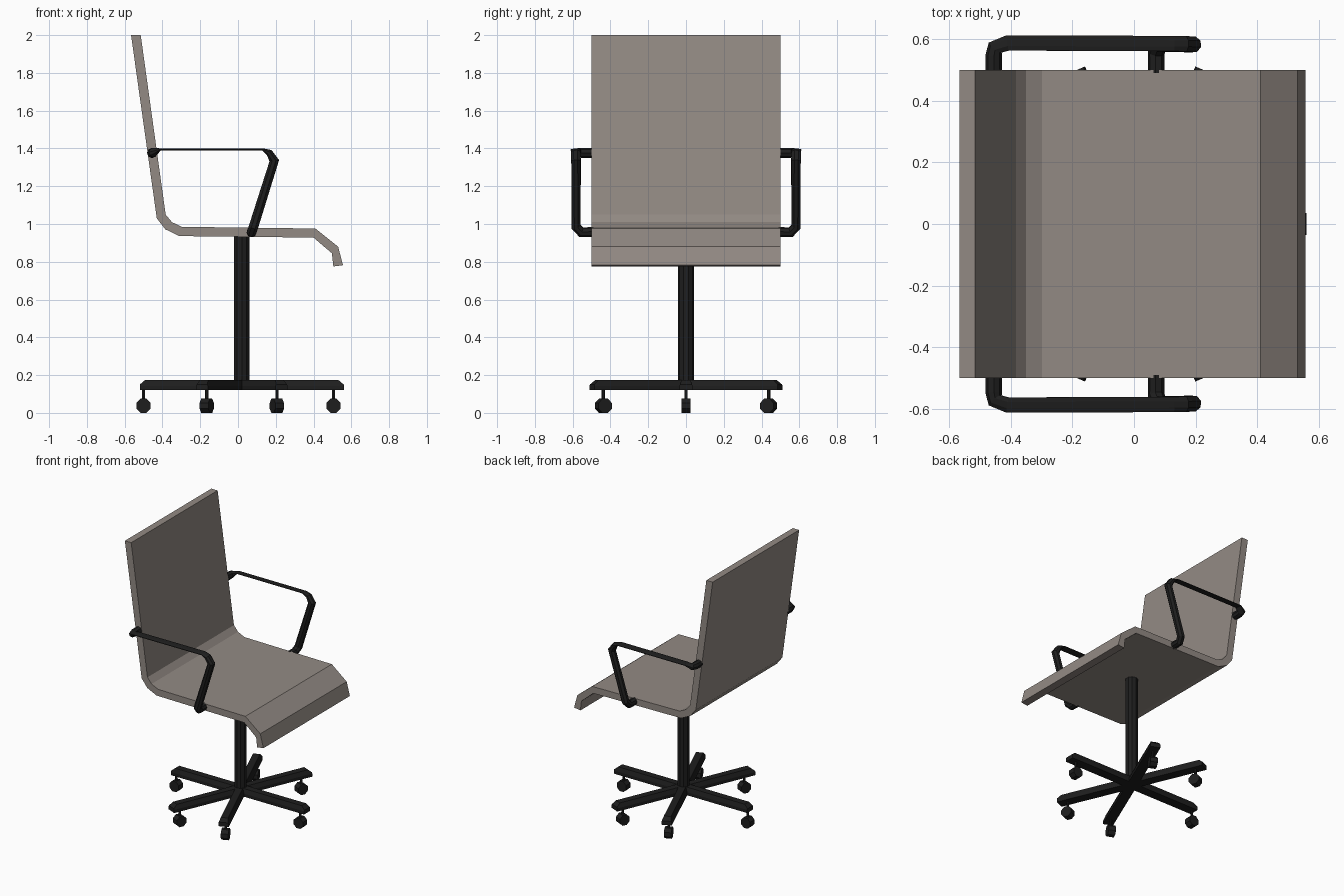
import bpy, bmesh, math
from mathutils import Vector, Matrix

if "Cube" in bpy.data.objects:
    bpy.data.objects.remove(bpy.data.objects["Cube"])


def material(name, rgb):
    m = bpy.data.materials.new(name)
    m.diffuse_color = (*rgb, 1)
    m.use_nodes = True
    m.node_tree.nodes["Principled BSDF"].inputs["Base Color"].default_value = m.diffuse_color
    return m


TAUPE = material("taupe shell", (0.29, 0.255, 0.23))
BLACK = material("black metal", (0.013, 0.013, 0.013))


def finish(name, bm, mat):
    bmesh.ops.recalc_face_normals(bm, faces=bm.faces)
    me = bpy.data.meshes.new(name)
    bm.to_mesh(me)
    bm.free()
    me.materials.append(mat)
    ob = bpy.data.objects.new(name, me)
    bpy.context.collection.objects.link(ob)
    return ob


def loft(name, rings, mat):
    """Skin a list of equal-length point rings and cap the ends."""
    bm = bmesh.new()
    vs = [[bm.verts.new(p) for p in r] for r in rings]
    n = len(vs[0])
    for a, b in zip(vs, vs[1:]):
        for i in range(n):
            j = (i + 1) % n
            bm.faces.new((a[i], a[j], b[j], b[i]))
    bm.faces.new(vs[0])
    bm.faces.new(vs[-1])
    return finish(name, bm, mat)


def cylinder(name, r, depth, sides, matrix, mat):
    bm = bmesh.new()
    bmesh.ops.create_cone(bm, cap_ends=True, segments=sides, radius1=r, radius2=r,
                          depth=depth, matrix=matrix)
    return finish(name, bm, mat)


# seat and back: one bent sheet extruded across the width
profile = [(-0.515, 2.0), (-0.383, 1.05), (-0.35, 1.01), (-0.298, 0.985), (0.41, 0.976),
           (0.53, 0.88), (0.556, 0.782), (0.505, 0.775), (0.497, 0.845), (0.40, 0.928),
           (-0.31, 0.936), (-0.385, 0.972), (-0.43, 1.03), (-0.566, 2.0)]
loft("seat_shell", [[(x, y, z) for x, z in profile] for y in (-0.5, 0.5)], TAUPE)

# armrests: octagonal tube that flattens along the top
R = 0.027
path = [((0.072, 0.49, 0.957), 1), ((0.072, 0.555, 0.957), 1), ((0.082, 0.582, 0.985), 1),
        ((0.192, 0.582, 1.335), 1), ((0.165, 0.584, 1.378), 0.7), ((0.13, 0.585, 1.395), 0.2),
        ((-0.41, 0.587, 1.395), 0.2), ((-0.45, 0.572, 1.378), 0.9), ((-0.455, 0.545, 1.376), 1),
        ((-0.455, 0.49, 1.376), 1)]


def arm_rings(side):
    pts = [Vector(p) for p, _ in path]
    a, b = Vector((0.954, 0, -0.3)), Vector((0.3, 0, 0.954))
    prev = Vector((0, 1, 0))
    rings = []
    for i, (p, (_, flat)) in enumerate(zip(pts, path)):
        d_in = (p - pts[max(i - 1, 0)]).normalized()
        d_out = (pts[min(i + 1, len(pts) - 1)] - p).normalized()
        t = (d_in + d_out).normalized()
        q = prev.rotation_difference(t)
        a, b, prev = q @ a, q @ b, t
        ring = []
        for k in range(8):
            w = math.pi / 8 + k * math.pi / 4
            v = p + a * (R * flat * math.cos(w)) + b * (R * math.sin(w))
            ring.append((v.x, v.y * side, v.z))
        rings.append(ring)
    return rings


for side, label in ((1, "left"), (-1, "right")):
    loft(label + "_armrest", arm_rings(side), BLACK)

# centre post
CX = 0.02
cylinder("post", 0.043, 0.82, 10, Matrix.Translation((CX, 0, 0.53)), BLACK)

# six spokes with casters
a = math.radians(67)
for i, ang in enumerate((0, a, math.pi - a, math.pi, math.pi + a, -a)):
    M = Matrix.Translation((CX, 0, 0)) @ Matrix.Rotation(ang, 4, 'Z')

    def section(x, ztop, wtop):
        pts = [(-0.035, 0.12), (0.035, 0.12), (0.035, 0.143), (wtop, ztop), (-wtop, ztop),
               (-0.035, 0.143)]
        return [M @ Vector((x, y, z)) for y, z in pts]

    loft(f"spoke_{i + 1}", [section(0, 0.173, 0.024), section(0.513, 0.173, 0.024),
                            section(0.54, 0.15, 0.031)], BLACK)
    r = 0.485 if i in (0, 3) else 0.475
    if i == 3:
        r = 0.52
    cylinder(f"caster_stem_{i + 1}", 0.009, 0.08, 6, M @ Matrix.Translation((r, 0, 0.095)), BLACK)
    wheel = M @ Matrix.Translation((r, 0, 0.0375)) @ Matrix.Rotation(math.pi / 2, 4, 'X') \
        @ Matrix.Rotation(math.pi / 8, 4, 'Z')
    cylinder(f"caster_wheel_{i + 1}", 0.0406, 0.05, 8, wheel, BLACK)
